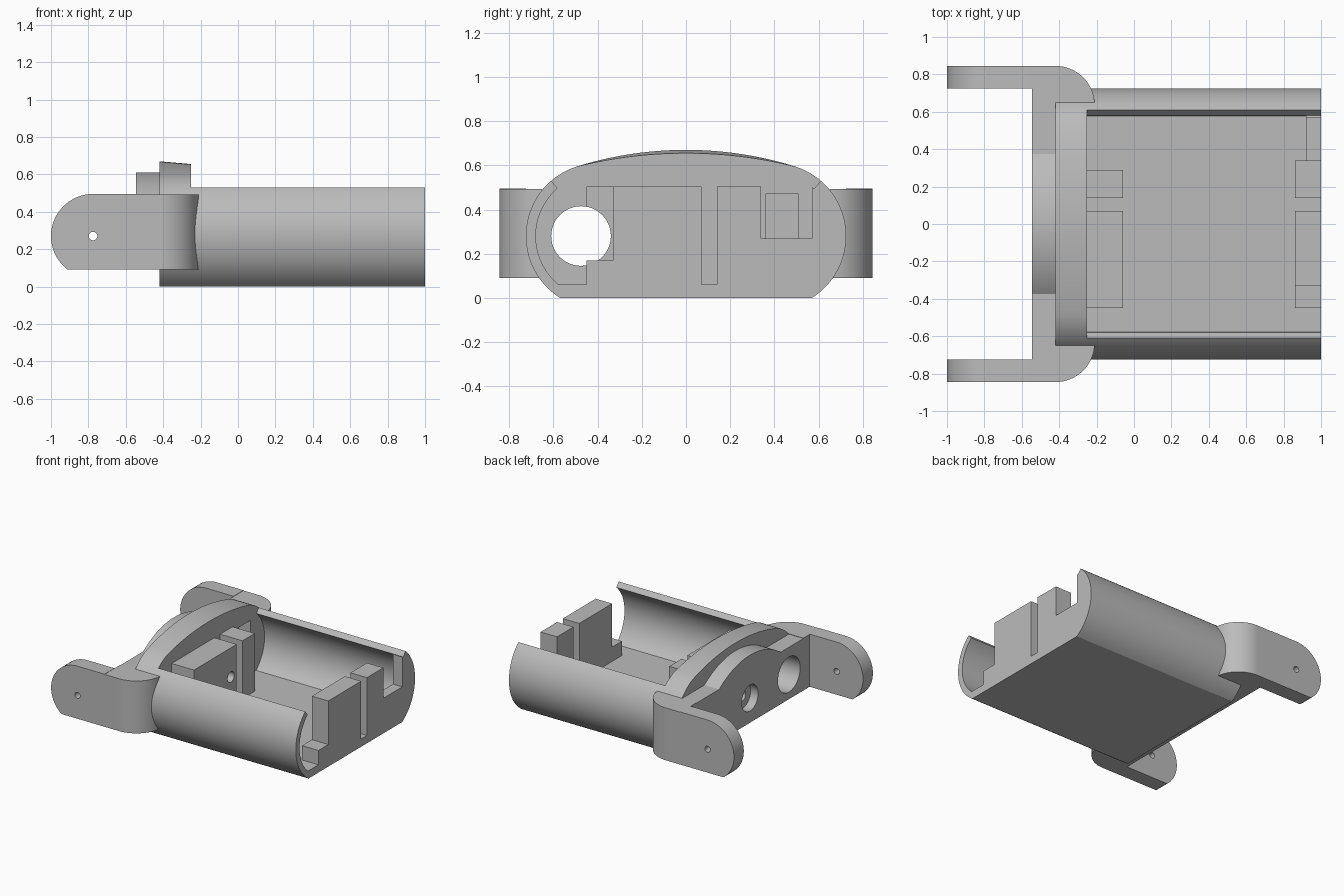
import bpy
import math
from mathutils import Vector

cube = bpy.data.objects.get("Cube")
if cube:
    bpy.data.objects.remove(cube, do_unlink=True)

grey = bpy.data.materials.new("plain grey")
grey.use_nodes = True
grey.diffuse_color = (0.5, 0.5, 0.5, 1)
grey.node_tree.nodes["Principled BSDF"].inputs["Base Color"].default_value = (0.5, 0.5, 0.5, 1)


def arc(cu, cv, r, start, end, n=24):
    """Points on an arc, angles in degrees."""
    angles = [math.radians(start + (end - start) * i / n) for i in range(n + 1)]
    return [(cu + r * math.cos(t), cv + r * math.sin(t)) for t in angles]


def mirrored(half):
    """Close a right-hand (y, z) half outline with its mirror image."""
    return half + [(-u, v) for u, v in reversed(half)]


def prism(name, outline, axis, a, b):
    """Extrude a flat outline along an axis from a to b."""
    place = {"x": lambda u, v, w: (w, u, v),
             "y": lambda u, v, w: (u, w, v),
             "z": lambda u, v, w: (u, v, w)}[axis]
    n = len(outline)
    verts = [place(u, v, w) for w in (a, b) for u, v in outline]
    faces = [tuple(range(n))[::-1], tuple(range(n, 2 * n))]
    faces += [(i, (i + 1) % n, (i + 1) % n + n, i + n) for i in range(n)]
    mesh = bpy.data.meshes.new(name)
    mesh.from_pydata(verts, [], faces)
    mesh.materials.append(grey)
    ob = bpy.data.objects.new(name, mesh)
    bpy.context.collection.objects.link(ob)
    bpy.context.view_layer.objects.active = ob
    bpy.ops.object.select_all(action="DESELECT")
    ob.select_set(True)
    bpy.ops.object.mode_set(mode="EDIT")
    bpy.ops.mesh.select_all(action="SELECT")
    bpy.ops.mesh.normals_make_consistent(inside=False)
    bpy.ops.object.mode_set(mode="OBJECT")
    return ob


def block(name, x, y, z):
    outline = [(y[0], z[0]), (y[1], z[0]), (y[1], z[1]), (y[0], z[1])]
    return prism(name, outline, "x", *x)


def cut(targets, cutter):
    """Subtract the cutter from each target, then discard it."""
    cutter.hide_render = True
    for ob in targets:
        mod = ob.modifiers.new("cut", "BOOLEAN")
        mod.operation = "DIFFERENCE"
        mod.solver = "EXACT"
        mod.object = cutter
        bpy.context.view_layer.objects.active = ob
        bpy.ops.object.modifier_apply(modifier=mod.name)
    bpy.data.objects.remove(cutter, do_unlink=True)


# Shared measurements of the rounded body section
SIDE_Y, MID_Z, R_OUT, R_IN = 0.395, 0.28, 0.33, 0.285
FLOOR, RIM = 0.06, 49.3
bottom = math.degrees(math.asin(-MID_Z / R_OUT))
inner_bottom = math.degrees(math.asin((FLOOR - MID_Z) / R_IN))
outer = arc(SIDE_Y, MID_Z, R_OUT, bottom, RIM)
inner = arc(SIDE_Y, MID_Z, R_IN, RIM, inner_bottom)

# Open tray with curved side walls
parts = [prism("tray_shell", mirrored(outer + inner), "x", -0.25, 1.0)]

# Solid bulkhead with a domed top that drops slightly towards the tray
dome = arc(0, -0.99, 1.66, 72.7, 90, 20)[:-1]
bulkhead = prism("bulkhead", mirrored(arc(SIDE_Y, MID_Z, R_OUT, bottom, 72.7) + dome[1:]),
                 "x", -0.42, -0.25)
for v in bulkhead.data.vertices:
    if v.co.x > -0.3 and v.co.z > 0.595:
        v.co.z -= 0.2 * (v.co.z - 0.595)

# Cross bar with a low arch
arch = arc(0, -0.036, 0.646, 54.5, 90, 20)[:-1]
cross_bar = prism("cross_bar", mirrored([(0.65, 0.09), (0.65, 0.49)] + arch),
                  "x", -0.545, -0.42)

# Hinge arms and their rounded corners
arm_outline = [(-0.545, 0.09), (-0.545, 0.495)] + arc(-0.775, 0.27, 0.225, 90, 233)
for side, s in (("left", 1), ("right", -1)):
    tag = "rear" if s > 0 else "front"
    arm = prism(tag + "_hinge_arm", arm_outline, "y", 0.725 * s, 0.845 * s)
    pin = prism("pin_cutter", arc(-0.775, 0.27, 0.023, 0, 345, 23), "y", 0.6 * s, s)
    cut([arm], pin)
    corner_outline = [(-0.545, 0.65), (-0.21, 0.65)] + arc(-0.42, 0.635, 0.21, 4.1, 90) + [(-0.545, 0.845)]
    corner = prism(tag + "_arm_corner", [(x, y * s) for x, y in corner_outline], "z", 0.09, 0.493)
    cut([corner], prism("hollow_cutter", mirrored(inner), "x", -0.25, 0.1))
    parts += [arm, corner]

# Support blocks beside the bulkhead
TOP = 0.505
wide_rest = block("inner_wide_rest", (-0.25, -0.06), (-0.45, 0.07), (FLOOR, TOP))
parts += [wide_rest,
          block("inner_narrow_rest", (-0.25, -0.06), (0.14, 0.29), (FLOOR, TOP))]

# Support blocks and partial wall at the open end
parts += [block("end_wide_rest", (0.86, 1.0), (-0.33, 0.07), (FLOOR, TOP)),
          block("end_step", (0.86, 1.0), (-0.45, -0.33), (FLOOR, 0.17)),
          block("end_narrow_rest", (0.86, 1.0), (0.14, 0.34), (FLOOR, TOP)),
          block("end_sill", (0.92, 1.0), (0.34, 0.57), (FLOOR, 0.27))]
post = [(0.57, FLOOR)] + [p for p in reversed(inner) if p[0] > 0.575] + [(0.57, 0.5)]
parts.append(prism("end_post", post, "x", 0.92, 1.0))

# Cable hole, recessed screw hole and square pocket
cable = prism("cable_cutter", arc(-0.475, MID_Z, 0.135, 0, 352.5, 47), "x", -0.7, 0.1)
cut([cross_bar, bulkhead, wide_rest], cable)
cut([cross_bar], prism("recess_cutter", arc(0, MID_Z, 0.1, 0, 350, 35), "x", -0.7, -0.48))
screw = prism("screw_cutter", arc(0, MID_Z, 0.04, 0, 345, 23), "x", -0.7, 0.1)
cut([cross_bar, bulkhead, wide_rest], screw)
cut([bulkhead], block("pocket_cutter", (-0.35, -0.2), (0.36, 0.51), (0.2, 0.47)))
parts += [bulkhead, cross_bar]

# Smooth curved walls while keeping hard edges
bpy.ops.object.select_all(action="DESELECT")
for ob in parts:
    ob.select_set(True)
bpy.context.view_layer.objects.active = parts[0]
bpy.ops.object.shade_smooth_by_angle(angle=math.radians(25))
